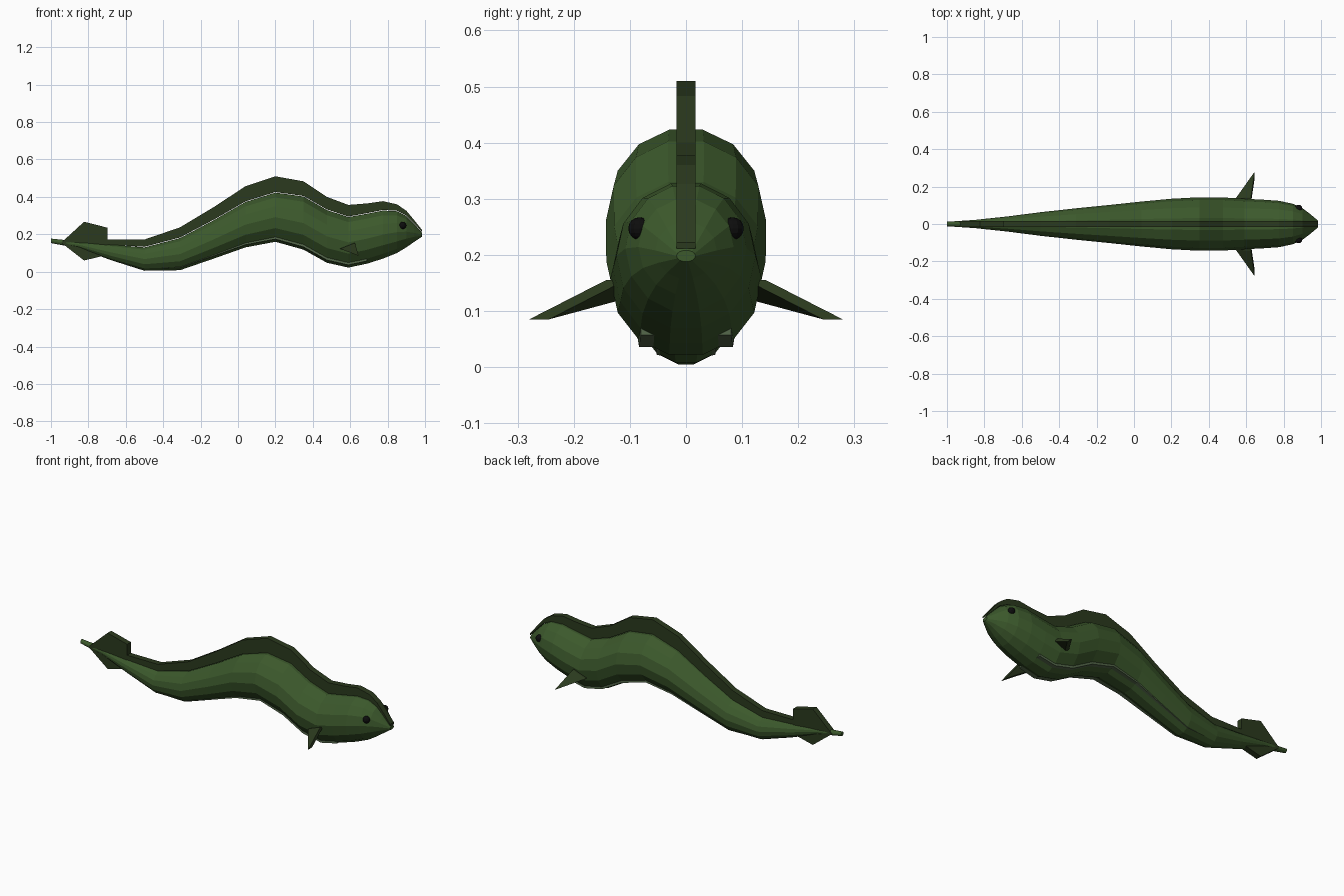
import bpy, bmesh
from math import sin, cos, pi

if "Cube" in bpy.data.objects:
    bpy.data.objects.remove(bpy.data.objects["Cube"])


def mat(name, rgb):
    m = bpy.data.materials.new(name)
    m.diffuse_color = (*rgb, 1)
    m.use_nodes = True
    m.node_tree.nodes["Principled BSDF"].inputs["Base Color"].default_value = m.diffuse_color
    return m


SKIN = mat("skin_green", (0.045, 0.1, 0.025))
FIN = mat("fin_green", (0.024, 0.042, 0.013))
BELLY = mat("belly_green", (0.09, 0.14, 0.07))
BLACK = mat("eye_black", (0.004, 0.004, 0.004))


def make(name, verts, faces, material):
    bm = bmesh.new()
    vs = [bm.verts.new(v) for v in verts]
    for f in faces:
        bm.faces.new([vs[i] for i in f])
    bmesh.ops.recalc_face_normals(bm, faces=bm.faces)
    me = bpy.data.meshes.new(name)
    bm.to_mesh(me)
    bm.free()
    me.materials.append(material)
    ob = bpy.data.objects.new(name, me)
    bpy.context.collection.objects.link(ob)
    return ob


def loft(name, rings, material):
    """Skin equal-length closed rings and cap both ends."""
    n = len(rings[0])
    faces = [(r * n + i, r * n + (i + 1) % n, (r + 1) * n + (i + 1) % n, (r + 1) * n + i)
             for r in range(len(rings) - 1) for i in range(n)]
    faces += [tuple(range(n)), tuple(range((len(rings) - 1) * n, len(rings) * n))]
    return make(name, [v for r in rings for v in r], faces, material)


def plate(name, centre, t, material):
    """Polygon thickened by t to both sides in y."""
    return loft(name, [[(x, y + s * t, z) for x, y, z in centre] for s in (-1, 1)], material)


def box_ring(x, w, z0, z1):
    return [(x, -w, z0), (x, w, z0), (x, w, z1), (x, -w, z1)]


# Body stations: x, bottom z, top z, half width
BODY = [(-1, .153, .177, .012), (-.85, .125, .162, .022), (-.68, .062, .145, .04),
        (-.5, .005, .13, .063), (-.31, .008, .18, .084), (-.13, .07, .275, .102),
        (.04, .13, .373, .12), (.2, .16, .423, .135), (.35, .118, .402, .143),
        (.475, .048, .33, .142), (.59, .022, .292, .135), (.69, .043, .31, .13),
        (.775, .07, .327, .124), (.85, .10, .323, .108), (.90, .13, .298, .085),
        (.94, .158, .258, .055), (.985, .188, .208, .017)]
SIDES = 14


def body_ring(x, zb, zt, w):
    c, h = (zb + zt) / 2, (zt - zb) / 2 / cos(pi / SIDES)
    return [(x, w * sin(a), c + h * cos(a))
            for a in ((i + .5) * 2 * pi / SIDES for i in range(SIDES))]


loft("body", [body_ring(*s) for s in BODY], SKIN)

# Dorsal fin ribbon along the back: x, base z, crest z
DORSAL = [(-.7, .142, .172), (-.5, .13, .172), (-.31, .18, .237), (-.13, .275, .345),
          (.04, .373, .457), (.2, .423, .51), (.35, .402, .483), (.475, .33, .40),
          (.59, .292, .357), (.69, .31, .365), (.775, .327, .377), (.85, .323, .36),
          (.90, .298, .326), (.94, .258, .278), (.985, .208, .222)]
loft("dorsal_fin", [box_ring(x, .017, b + .003, t) for x, b, t in DORSAL], FIN)

# Belly strip whose edges stand out from the underside
loft("belly", [box_ring(x, w * .62, zb + .014, zb + .035)
               for x, zb, zt, w in BODY if -.7 < x < .7], BELLY)

# Tail fin
plate("tail_fin", [(x, 0, z) for x, z in
                   [(-.697, .235), (-.823, .267), (-.945, .155), (-.823, .06), (-.697, .09)]],
      .017, FIN)

# Paired pectoral fins and eyes
for side, s in (("left", 1), ("right", -1)):
    plate("pectoral_fin_" + side,
          [(.545, s * .121, .123), (.625, s * .125, .155), (.645, s * .262, .085)], .0175, FIN)
    bpy.ops.mesh.primitive_uv_sphere_add(segments=12, ring_count=8, radius=.02,
                                         location=(.88, s * .083, .247))
    eye = bpy.context.object
    eye.name = "eye_" + side
    eye.data.materials.append(BLACK)
